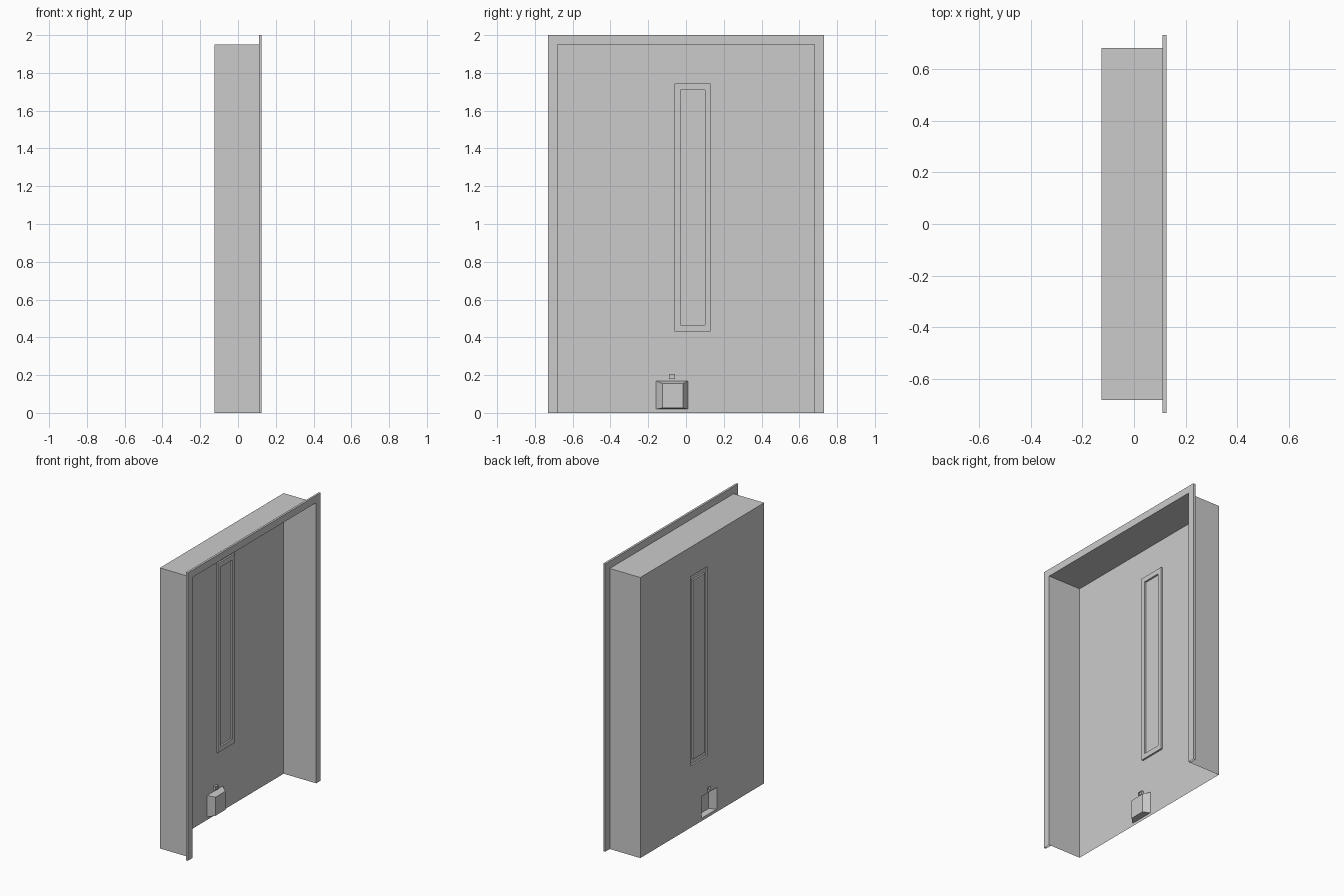
import bpy, bmesh

if "Cube" in bpy.data.objects:
    bpy.data.objects.remove(bpy.data.objects["Cube"])

BACK, FRONT, RIM = -0.125, 0.125, 0.11


def finish(name, bm):
    bmesh.ops.remove_doubles(bm, verts=bm.verts, dist=1e-5)
    bmesh.ops.recalc_face_normals(bm, faces=bm.faces)
    me = bpy.data.meshes.new(name)
    bm.to_mesh(me)
    bm.free()
    ob = bpy.data.objects.new(name, me)
    bpy.context.collection.objects.link(ob)
    return ob


def rect(x, y0, y1, z0, z1):
    return [(x, y0, z0), (x, y1, z0), (x, y1, z1), (x, y0, z1)]


def loft(name, loops, closed=True, cap=False):
    """Skin a series of matching loops, optionally closing the last one."""
    bm = bmesh.new()
    rows = [[bm.verts.new(p) for p in lp] for lp in loops]
    n = len(rows[0])
    for a, b in zip(rows, rows[1:]):
        for i in range(n if closed else n - 1):
            j = (i + 1) % n
            bm.faces.new((a[i], a[j], b[j], b[i]))
    if cap:
        bm.faces.new(rows[-1])
    return finish(name, bm)


def sheet(name, x, y0, y1, z0, z1, holes):
    """Flat panel at x with rectangular holes left open."""
    ys = sorted({y0, y1, *[v for h in holes for v in h[:2]]})
    zs = sorted({z0, z1, *[v for h in holes for v in h[2:]]})
    bm = bmesh.new()
    for a, b in zip(ys, ys[1:]):
        for c, d in zip(zs, zs[1:]):
            cy, cz = (a + b) / 2, (c + d) / 2
            if not any(h[0] < cy < h[1] and h[2] < cz < h[3] for h in holes):
                bm.faces.new([bm.verts.new(p) for p in rect(x, a, b, c, d)])
    return finish(name, bm)


def arch(x, half, top):
    return [(x, -half, 0), (x, -half, top), (x, half, top), (x, half, 0)]


# Door panel with openings for the pressed-out fittings
window = (-0.06, 0.13, 0.43, 1.745)
holder = (-0.16, 0.01, 0.02, 0.17)
knob = (-0.09, -0.058, 0.18, 0.207)
sheet("door_panel", BACK, -0.68, 0.68, 0, 1.95, [window, holder, knob])

# Deep reveal, then flat trim around the opening
loft("door_reveal", [arch(BACK, 0.68, 1.95), arch(FRONT, 0.68, 1.95)], closed=False)
loft("door_trim", [arch(FRONT, 0.68, 1.95), arch(FRONT, 0.73, 2.0),
                   arch(RIM, 0.73, 2.0), arch(RIM, 0.68, 1.95)], closed=False)

# Raised window frame with recessed pane
pane = (-0.03, 0.10, 0.465, 1.71)
loft("window_frame", [rect(BACK, *window), rect(BACK + 0.012, *window),
                      rect(BACK + 0.012, *pane), rect(BACK, *pane)], cap=True)

# Tapered handle housing and the small lock above it
loft("handle_housing", [rect(BACK, *holder),
                        rect(BACK + 0.04, -0.125, -0.017, 0.026, 0.155)], cap=True)
loft("lock", [rect(BACK, *knob), rect(BACK + 0.015, *knob),
              rect(BACK + 0.015, -0.085, -0.063, 0.185, 0.202),
              rect(BACK + 0.01, -0.085, -0.063, 0.185, 0.202)], cap=True)
